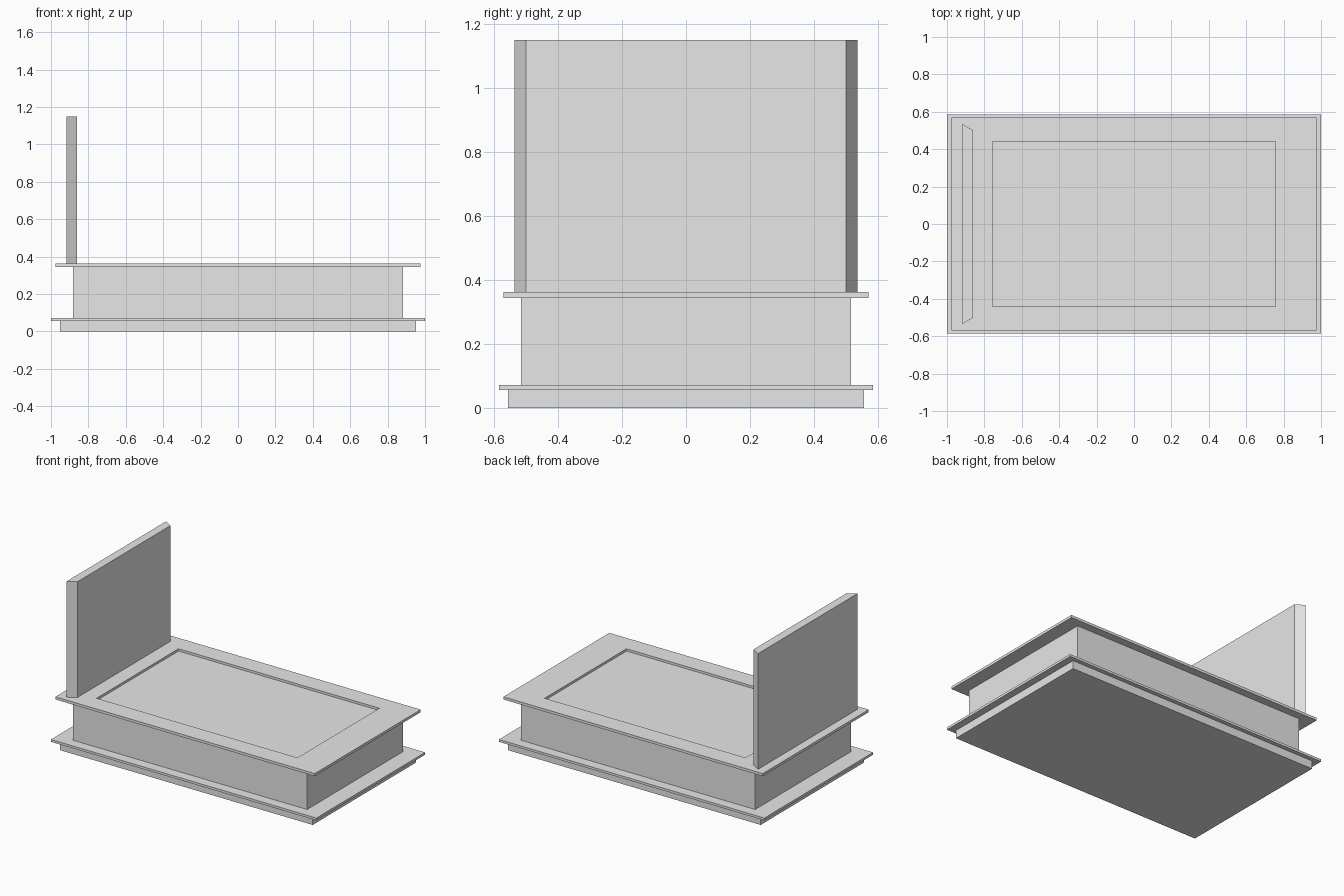
import bpy, bmesh

if "Cube" in bpy.data.objects:
    bpy.data.objects.remove(bpy.data.objects["Cube"])

grey = bpy.data.materials.new("stone grey")
grey.diffuse_color = (0.8, 0.8, 0.8, 1)
grey.use_nodes = True
grey.node_tree.nodes["Principled BSDF"].inputs["Base Color"].default_value = grey.diffuse_color


def prism(name, outline, z0, z1):
    """Extrude a counter-clockwise xy outline from z0 to z1."""
    bm = bmesh.new()
    base = bm.faces.new([bm.verts.new((x, y, z0)) for x, y in outline])
    top = bmesh.ops.extrude_face_region(bm, geom=[base], use_keep_orig=True)["geom"]
    for v in (g for g in top if isinstance(g, bmesh.types.BMVert)):
        v.co.z = z1
    bmesh.ops.recalc_face_normals(bm, faces=bm.faces)
    return finish(name, bm)


def finish(name, bm):
    mesh = bpy.data.meshes.new(name)
    bm.to_mesh(mesh)
    bm.free()
    mesh.materials.append(grey)
    obj = bpy.data.objects.new(name, mesh)
    bpy.context.collection.objects.link(obj)
    return obj


def rect(hx, hy):
    return [(-hx, -hy), (hx, -hy), (hx, hy), (-hx, hy)]


# Stacked base: plinth, thin ledge, body
prism("plinth", rect(0.952, 0.556), 0, 0.055)
prism("lower_ledge", rect(1.0, 0.585), 0.055, 0.071)
prism("body", rect(0.882, 0.516), 0.071, 0.344)

# Cover slab with a shallow rectangular recess in its top
bottom, top, floor = 0.344, 0.362, 0.346
bm = bmesh.new()
rings = [[bm.verts.new((x, y, z)) for x, y in rect(hx, hy)]
         for hx, hy, z in ((0.977, 0.57, bottom), (0.977, 0.57, top),
                           (0.757, 0.441, top), (0.757, 0.441, floor))]
for a, b in zip(rings, rings[1:]):
    for i in range(4):
        j = (i + 1) % 4
        bm.faces.new((a[i], a[j], b[j], b[i]))
bm.faces.new(rings[0][::-1])
bm.faces.new(rings[-1])
finish("cover_slab", bm)

# Upright headstone, wider at the back than at the face
prism("headstone", [(-0.918, -0.536), (-0.86, -0.5), (-0.86, 0.5), (-0.918, 0.536)],
      top, 1.15)
